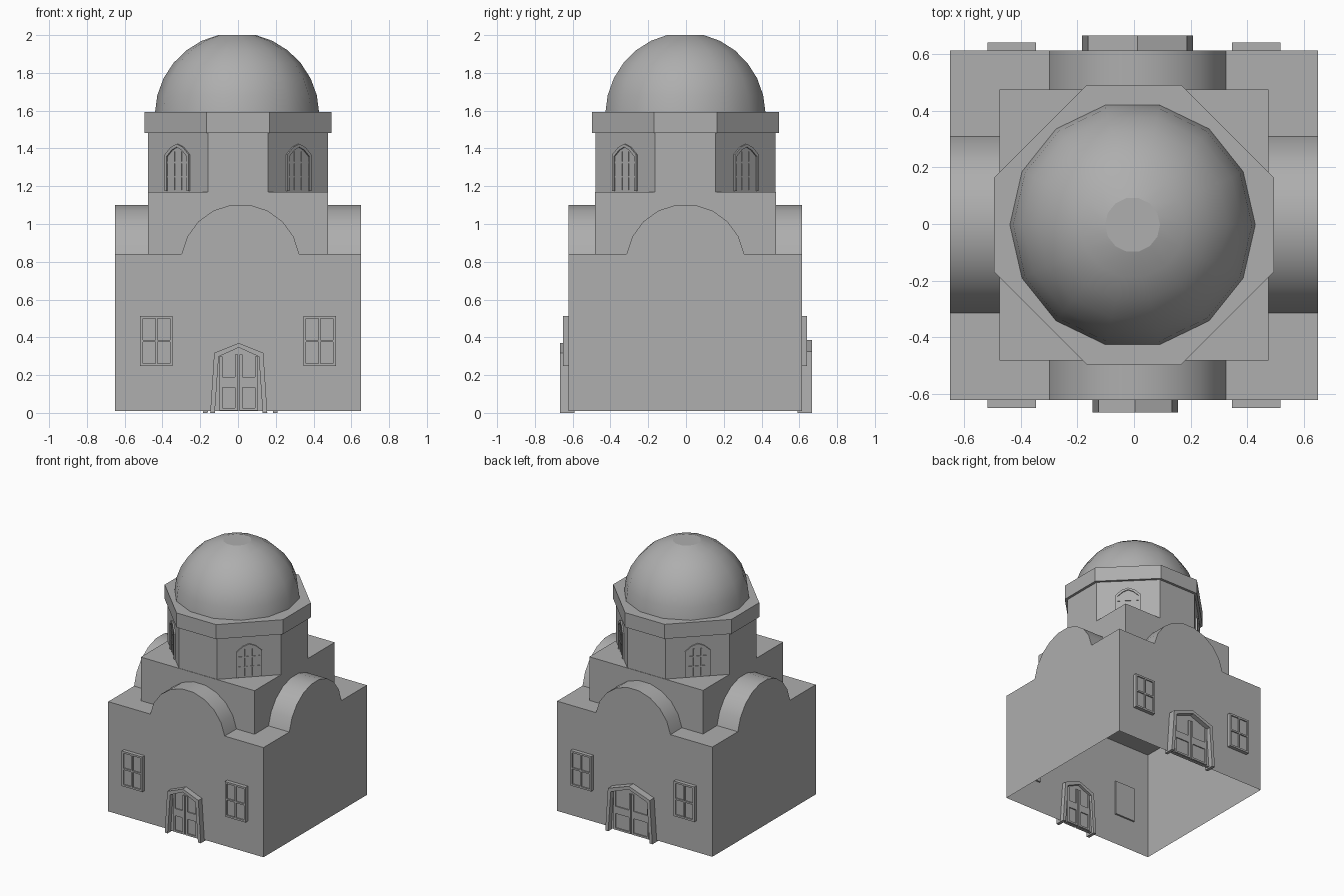
import bpy, bmesh, math
from mathutils import Matrix, Vector

if "Cube" in bpy.data.objects:
    bpy.data.objects.remove(bpy.data.objects["Cube"])

plaster = bpy.data.materials.new("plain_grey")
plaster.diffuse_color = (0.424, 0.424, 0.424, 1)
plaster.use_nodes = True
plaster.node_tree.nodes["Principled BSDF"].inputs["Base Color"].default_value = plaster.diffuse_color
SHIFT = -0.005  # the masonry sits slightly forward of the doors


def finish(bm, name, smooth=None, dy=SHIFT):
    bmesh.ops.remove_doubles(bm, verts=bm.verts, dist=1e-5)
    bmesh.ops.translate(bm, verts=bm.verts, vec=(0, dy, 0))
    me = bpy.data.meshes.new(name)
    bm.to_mesh(me)
    bm.free()
    me.materials.append(plaster)
    ob = bpy.data.objects.new(name, me)
    bpy.context.collection.objects.link(ob)
    if smooth:
        bpy.ops.object.select_all(action='DESELECT')
        ob.select_set(True)
        bpy.context.view_layer.objects.active = ob
        bpy.ops.object.shade_smooth_by_angle(angle=math.radians(smooth))
    return ob


def prism(bm, pts, place):
    """Closed prism from a 2D outline; place(u, v, end) gives the 3D point."""
    ends = [[bm.verts.new(place(u, v, e)) for u, v in pts] for e in (0, 1)]
    n = len(pts)
    faces = [bm.faces.new(ends[0]), bm.faces.new(ends[1][::-1])]
    for i in range(n):
        j = (i + 1) % n
        faces.append(bm.faces.new((ends[0][j], ends[0][i], ends[1][i], ends[1][j])))
    bmesh.ops.recalc_face_normals(bm, faces=faces)


def on_wall(angle, cx, inner, outer):
    """Places an outline on a wall turned by angle; depth runs outward."""
    m = Matrix.Rotation(angle, 3, 'Z')
    return lambda u, v, e: m @ Vector((cx + u, -(outer if e else inner), v))


def upright(z0, z1):
    return lambda x, y, e: Vector((x, y, z1 if e else z0))


def rect(u0, u1, v0, v1):
    return [(u0, v0), (u1, v0), (u1, v1), (u0, v1)]


def octagon(a, b):
    return [(a, -b), (a, b), (b, a), (-b, a), (-a, b), (-a, -b), (-b, -a), (b, -a)]


# Main body: open underneath, walls rise into rounded gables
HX, HY, Z0, ROOF, INNER = 0.65, 0.618, 0.01, 0.84, 0.47
SEG, R = 9, 0.316
start = math.asin((ROOF - 0.789) / R)
arch = []
for i in range(SEG + 1):
    t = start + (math.pi - 2 * start) * i / SEG
    arch.append((R * math.cos(t), 0.789 + R * math.sin(t)))

bm = bmesh.new()
for k, (half, dist, cx) in enumerate([(HX, HY, 0.013), (HY, HX, 0.002),
                                      (HX, HY, -0.013), (HY, HX, -0.002)]):
    put = on_wall(k * math.pi / 2, 0, INNER, dist)
    curve = [(cx + u, v) for u, v in arch]
    outline = [(-half, Z0), (half, Z0), (half, ROOF)] + curve + [(-half, ROOF)]
    bm.faces.new([bm.verts.new(put(u, v, 1)) for u, v in outline])
    # barrel vault running inward from the gable
    for (u0, v0), (u1, v1) in zip(curve, curve[1:]):
        bm.faces.new([bm.verts.new(put(*p)) for p in
                      ((u0, v0, 1), (u0, v0, 0), (u1, v1, 0), (u1, v1, 1))])
# flat roof
bm.faces.new([bm.verts.new((x, y, ROOF)) for x, y in rect(-HX, HX, -HY, HY)])
finish(bm, "body_walls_and_vaults", 30)

# Square crossing block under the drum
bm = bmesh.new()
prism(bm, rect(-0.476, 0.476, -0.479, 0.479), upright(ROOF, 1.17))
finish(bm, "crossing_block", dy=-0.003)

# Eight-sided drum and its cornice
bm = bmesh.new()
prism(bm, octagon(0.476, 0.16), upright(1.17, 1.49))
finish(bm, "drum", dy=-0.003)
bm = bmesh.new()
prism(bm, octagon(0.495, 0.166), upright(1.483, 1.593))
finish(bm, "cornice", dy=-0.003)

# Dome: fourteen sides, flat cap
SIDES, DR, DZ = 14, 0.435, 1.577
bm = bmesh.new()
rings = []
t0, t1 = math.asin(0.01 / DR), math.acos(0.097 / DR)
for i in range(7):
    t = t0 + (t1 - t0) * i / 6
    rings.append([bm.verts.new((-0.005 + DR * math.cos(t) * math.cos(2 * math.pi * s / SIDES),
                                DR * math.cos(t) * math.sin(2 * math.pi * s / SIDES),
                                DZ + DR * math.sin(t))) for s in range(SIDES)])
for low, high in zip(rings, rings[1:]):
    for s in range(SIDES):
        q = (s + 1) % SIDES
        bm.faces.new((low[s], low[q], high[q], high[s]))
bm.faces.new(rings[-1])
dome = finish(bm, "dome", 40, dy=-0.003)
dome.data.polygons[len(dome.data.polygons) - 1].use_smooth = False


# Square windows: plate with a raised frame and cross bars
def square_window(name, angle, cx):
    w, lo, hi, bar = 0.086, 0.248, 0.513, 0.014
    mid = (lo + hi) / 2
    bm = bmesh.new()
    prism(bm, rect(-w, w, lo, hi), on_wall(angle, cx, 0.605, 0.637))
    front = on_wall(angle, cx, 0.637, 0.646)
    for r in (rect(-w, -w + bar, lo, hi), rect(w - bar, w, lo, hi),
              rect(-w + bar, w - bar, lo, lo + bar), rect(-w + bar, w - bar, hi - bar, hi),
              rect(-0.006, 0.006, lo + bar, hi - bar),
              rect(-w + bar, -0.006, mid - 0.006, mid + 0.006),
              rect(0.006, w - bar, mid - 0.006, mid + 0.006)):
        prism(bm, r, front)
    finish(bm, name)


# Pointed double doors: frame, slab and panels on both faces
def door(name, angle, cx, wb, ws, zs, za):
    t = 0.024
    outer = [(-wb, 0), (-ws, zs), (0, za), (ws, zs), (wb, 0)]
    inner = [(-wb + t, 0), (-ws + t, zs - 0.02), (0, za - t),
             (ws - t, zs - 0.02), (wb - t, 0)]
    bm = bmesh.new()
    prism(bm, outer + inner[::-1], on_wall(angle, cx, 0.59, 0.666))
    prism(bm, [(u, max(v, 0.01)) for u, v in inner], on_wall(angle, cx, 0.61, 0.63))
    e = ws - t - 0.004
    for bars in (on_wall(angle, cx, 0.63, 0.638), on_wall(angle, cx, 0.602, 0.61)):
        for s in (-1, 1):
            for a, b, lo, hi in ((0.004, 0.02, 0.012, zs - 0.01),
                                 (e - 0.016, e, 0.012, zs - 0.02),
                                 (0.02, e - 0.016, 0.135, 0.19),
                                 (0.02, e - 0.016, 0.012, 0.026)):
                prism(bm, rect(*sorted((s * a, s * b)), lo, hi), bars)
    finish(bm, name, dy=0)


for side, angle in (("front", 0), ("back", math.pi)):
    square_window(side + "_window_left", angle, -0.432)
    square_window(side + "_window_right", angle, 0.432)
door("front_door", 0, 0.004, 0.151, 0.13, 0.318, 0.37)
door("back_door", math.pi, -0.0125, 0.197, 0.175, 0.325, 0.386)


# Arched drum windows on the four diagonal walls
def arched(w, lo, spring, top):
    return [(-w, lo), (-w, spring), (-w / 2, top - 0.017), (0, top),
            (w / 2, top - 0.017), (w, spring), (w, lo)]


for k in range(4):
    angle = math.pi / 4 + k * math.pi / 2
    D = 0.636 / math.sqrt(2)
    bm = bmesh.new()
    outer, inner = arched(0.089, 1.175, 1.368, 1.424), arched(0.075, 1.175, 1.358, 1.408)
    prism(bm, outer + inner[::-1], on_wall(angle, 0, D - 0.01, D + 0.01))
    prism(bm, inner, on_wall(angle, 0, D - 0.01, D + 0.002))
    bars = on_wall(angle, 0, D + 0.002, D + 0.006)
    for u in (-0.026, 0.026):
        prism(bm, rect(u - 0.005, u + 0.005, 1.18, 1.385), bars)
    for z in (1.25, 1.325):
        prism(bm, rect(-0.074, 0.074, z - 0.005, z + 0.005), bars)
    finish(bm, "drum_window_%d" % (k + 1), dy=-0.003)
